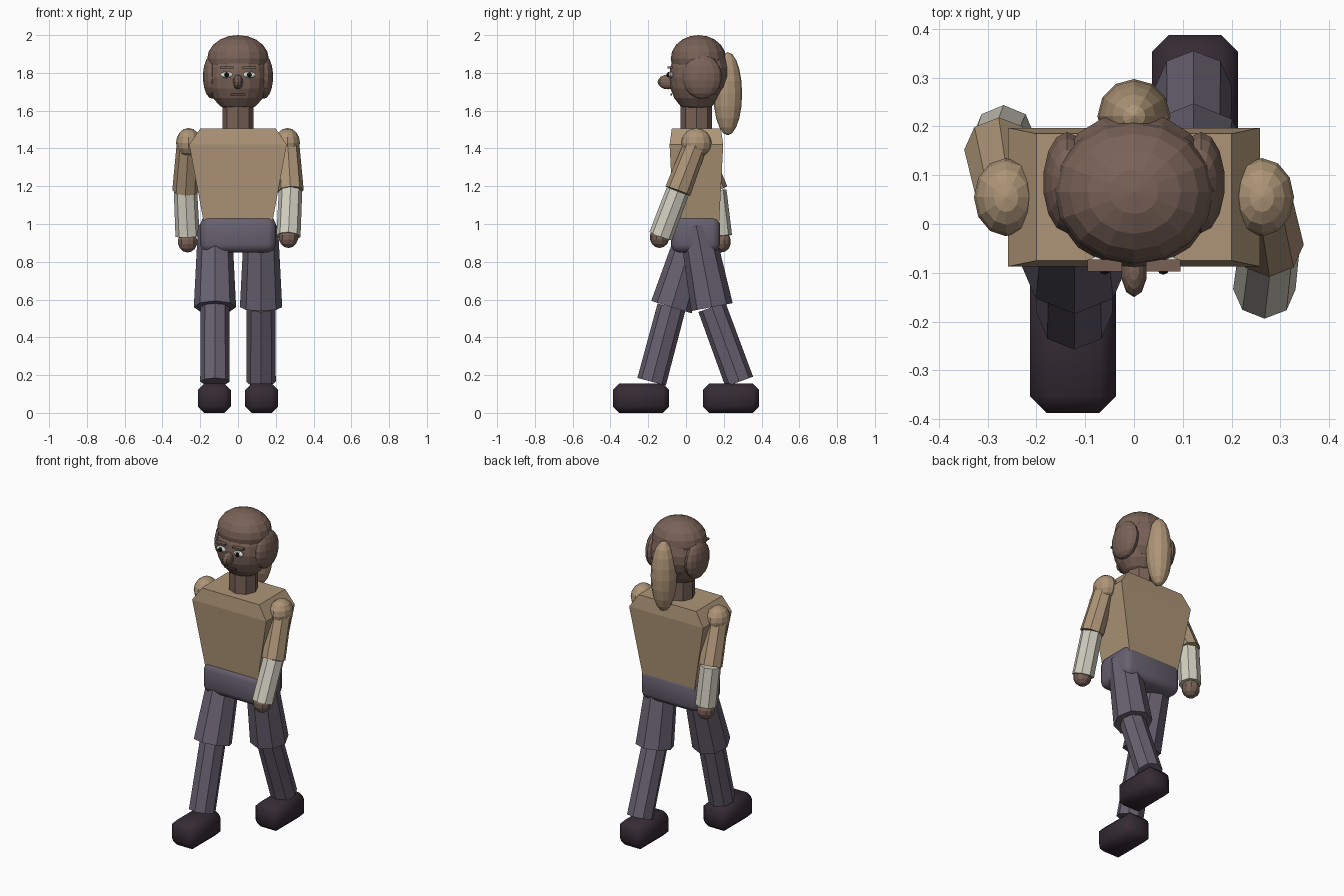
import bpy, bmesh
from mathutils import Vector, Matrix

cube = bpy.data.objects.get("Cube")
if cube:
    bpy.data.objects.remove(cube, do_unlink=True)


def material(name, rgb):
    m = bpy.data.materials.new(name)
    m.use_nodes = True
    m.diffuse_color = (*rgb, 1)
    m.node_tree.nodes["Principled BSDF"].inputs["Base Color"].default_value = (*rgb, 1)
    return m


SKIN = material("brown skin", (0.19, 0.122, 0.095))
TAN = material("tan cloth", (0.42, 0.30, 0.185))
IVORY = material("ivory sleeve", (0.64, 0.62, 0.53))
TROUSER = material("slate purple trousers", (0.135, 0.118, 0.16))
SHOE = material("dark plum shoes", (0.036, 0.024, 0.034))
BROW = material("dark brown brow", (0.09, 0.05, 0.04))
WHITE = material("eye white", (0.75, 0.78, 0.72))
BLACK = material("pupil black", (0.01, 0.01, 0.01))

CY = 0.055  # body centre line


def add(name, bm, mat):
    bmesh.ops.recalc_face_normals(bm, faces=bm.faces)
    me = bpy.data.meshes.new(name)
    bm.to_mesh(me)
    bm.free()
    me.materials.append(mat)
    ob = bpy.data.objects.new(name, me)
    bpy.context.collection.objects.link(ob)
    return ob


def ball(name, centre, radii, mat, segments=14, rings=9):
    bm = bmesh.new()
    bmesh.ops.create_uvsphere(bm, u_segments=segments, v_segments=rings, radius=1,
                              matrix=Matrix.Translation(centre) @ Matrix.Diagonal((*radii, 1)))
    return add(name, bm, mat)


def limb(name, top, bottom, r_top, r_bottom, mat):
    """Eight-sided tapered tube between two points."""
    top, bottom = Vector(top), Vector(bottom)
    axis = top - bottom
    turn = Vector((0, 0, 1)).rotation_difference(axis).to_matrix().to_4x4()
    bm = bmesh.new()
    bmesh.ops.create_cone(bm, cap_ends=True, segments=8, radius1=r_bottom, radius2=r_top,
                          depth=axis.length,
                          matrix=Matrix.Translation((top + bottom) / 2) @ turn)
    return add(name, bm, mat)


def block(name, centre, size, mat, bevel=0, segments=1):
    bm = bmesh.new()
    bmesh.ops.create_cube(bm, size=1, matrix=Matrix.Translation(centre) @ Matrix.Diagonal((*size, 1)))
    if bevel:
        bmesh.ops.bevel(bm, geom=bm.edges[:], offset=bevel, segments=segments,
                        affect='EDGES', profile=0.5)
        for f in bm.faces:
            f.smooth = True
    return add(name, bm, mat)


# Torso: stacked rectangles, wide at the chest with sloped shoulders
bm = bmesh.new()
rows = [[bm.verts.new((sx * hx, CY + sy * hy, z)) for sx, sy in ((-1, -1), (1, -1), (1, 1), (-1, 1))]
        for z, hx, hy in ((1.0, 0.18, 0.12), (1.42, 0.258, 0.142), (1.505, 0.2, 0.13))]
for low, high in zip(rows, rows[1:]):
    for i in range(4):
        j = (i + 1) % 4
        bm.faces.new((low[i], low[j], high[j], high[i]))
bm.faces.new(rows[0])
bm.faces.new(rows[-1])
add("torso", bm, TAN)

# Pelvis, neck and head
block("pelvis", (0, 0.05, 0.945), (0.4, 0.26, 0.19), TROUSER, 0.04, 2)
limb("neck", (0, CY, 1.65), (0, CY, 1.48), 0.083, 0.083, SKIN)
ball("head", (0, CY, 1.775), (0.163, 0.145, 0.185), SKIN, 16, 10)
ball("hair_cap", (0, 0.066, 1.875), (0.163, 0.147, 0.125), SKIN, 16, 10)
ball("hair_back", (0, 0.115, 1.8), (0.15, 0.115, 0.15), SKIN)
ball("ponytail", (0, 0.221, 1.69), (0.075, 0.076, 0.22), TAN, 12, 10)
ball("nose", (0, -0.095, 1.752), (0.027, 0.055, 0.039), SKIN, 10, 8)
block("mouth", (0, -0.078, 1.685), (0.08, 0.009, 0.012), BROW)

# Paired parts; stride is +1 for the limb swung back
for side, s in (("left", 1), ("right", -1)):
    ball(side + "_side_hair", (s * 0.137, 0.085, 1.78), (0.05, 0.105, 0.117), SKIN)
    ball(side + "_eye", (s * 0.06, -0.078, 1.79), (0.035, 0.014, 0.017), WHITE, 10, 6)
    ball(side + "_pupil", (s * 0.06, -0.092, 1.79), (0.012, 0.012, 0.014), BLACK, 8, 6)
    block(side + "_brow", (s * 0.06, -0.085, 1.828), (0.07, 0.025, 0.01), SKIN)

    # Leg
    x = s * 0.122
    hip = (x, 0.055, 0.99)
    knee = (x, CY - 0.025 + s * 0.107, 0.56)
    ankle = (x, 0.05 + s * 0.232, 0.165)
    limb(side + "_thigh", hip, knee, 0.09, 0.112, TROUSER)
    limb(side + "_shin", knee, ankle, 0.076, 0.078, TROUSER)
    block(side + "_shoe", (s * 0.125, s * 0.238, 0.0775), (0.176, 0.298, 0.155), SHOE, 0.034)

    # Arm, swinging opposite to the leg
    shoulder = (s * 0.262, CY, 1.43)
    elbow = (s * 0.278, CY - s * 0.098, 1.175)
    wrist = (s * 0.267, 0.023 - s * 0.157, 0.935)
    ball(side + "_shoulder", shoulder, (0.066, 0.08, 0.078), TAN, 12, 8)
    limb(side + "_upper_arm", shoulder, elbow, 0.062, 0.07, TAN)
    limb(side + "_forearm", elbow, wrist, 0.062, 0.064, IVORY)
    ball(side + "_hand", (wrist[0], wrist[1] - s * 0.006, 0.918 + s * 0.012),
         (0.054, 0.052, 0.057), SKIN, 10, 7)
